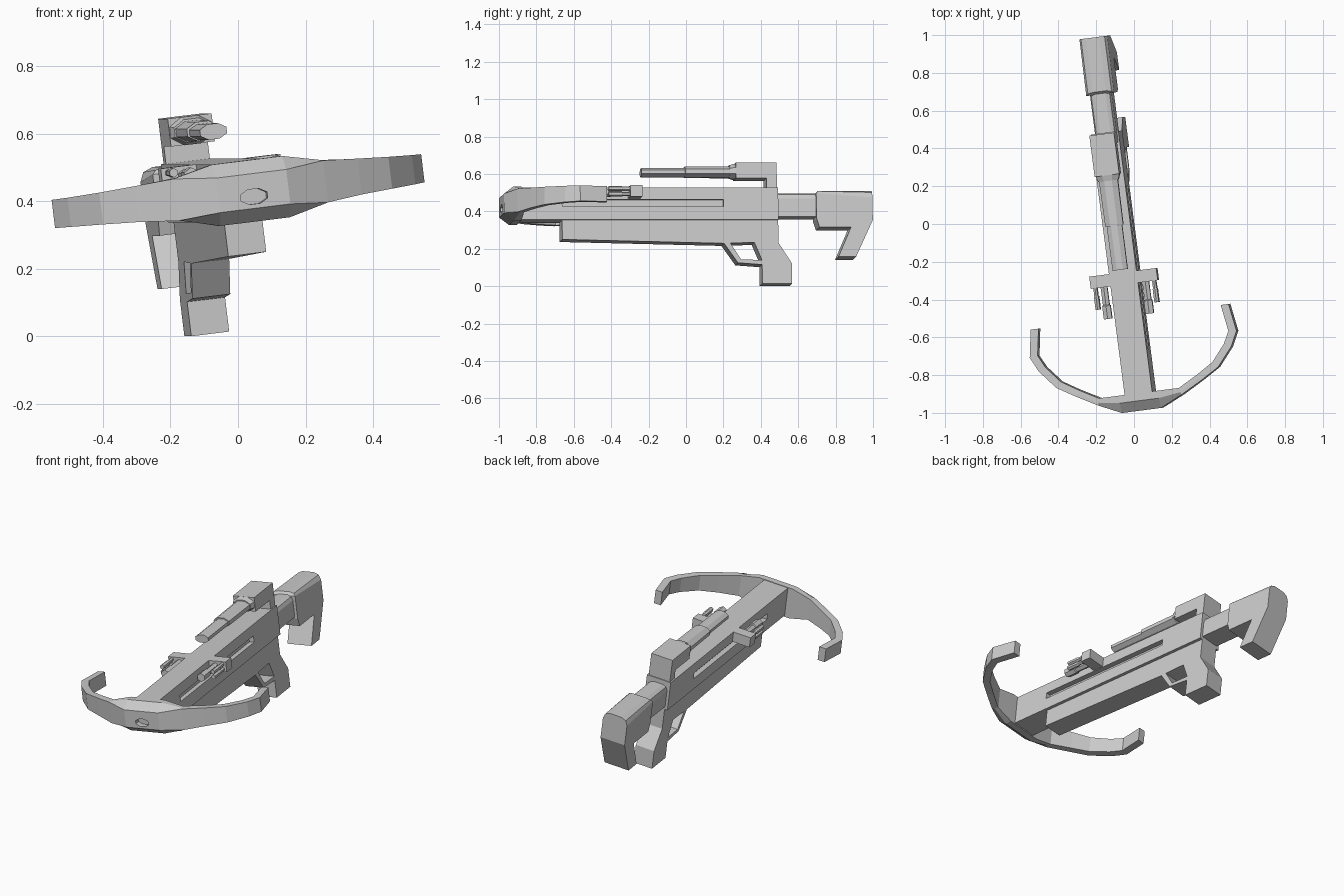
import bpy, bmesh
from math import radians, pi, cos, sin
from mathutils import Matrix

if "Cube" in bpy.data.objects:
    bpy.data.objects.remove(bpy.data.objects["Cube"])

# The whole weapon is built straight (x right, y back, z up), then yawed and rolled
POSE = (Matrix.Translation((-0.03, 0, 0.007)) @ Matrix.Rotation(radians(7.4), 4, 'Z')
        @ Matrix.Rotation(radians(-7), 4, 'Y'))


def finish(name, bm):
    bmesh.ops.recalc_face_normals(bm, faces=bm.faces)
    me = bpy.data.meshes.new(name)
    bm.to_mesh(me)
    bm.free()
    ob = bpy.data.objects.new(name, me)
    bpy.context.collection.objects.link(ob)
    ob.matrix_world = POSE
    return ob


def loft(name, rings):
    """Skin a list of equal-length point rings and cap both ends."""
    bm = bmesh.new()
    vs = [[bm.verts.new(p) for p in r] for r in rings]
    n = len(vs[0])
    for a, b in zip(vs, vs[1:]):
        for i in range(n):
            bm.faces.new((a[i], a[(i + 1) % n], b[(i + 1) % n], b[i]))
    bm.faces.new(vs[0])
    bm.faces.new(vs[-1])
    return finish(name, bm)


def side_plate(name, profile, half, x=0):
    """Side outline of (y, z) points extruded across x."""
    return loft(name, [[(x + s * half, y, z) for y, z in profile] for s in (-1, 1)])


def box(name, x0, x1, y0, y1, z0, z1):
    return side_plate(name, [(y0, z0), (y1, z0), (y1, z1), (y0, z1)], (x1 - x0) / 2, (x0 + x1) / 2)


def tube(name, sections, x, z, sides=8):
    """Faceted tube along y; sections are (y, half width, half height)."""
    k = 1 / cos(pi / sides)
    ang = [2 * pi * (i + 0.5) / sides for i in range(sides)]
    return loft(name, [[(x + k * a * cos(t), y, z + k * b * sin(t)) for t in ang]
                       for y, a, b in sections])


def bevel_top(ob, zmin, width):
    """Chamfer the two long top edges."""
    bm = bmesh.new()
    bm.from_mesh(ob.data)
    es = [e for e in bm.edges if min(v.co.z for v in e.verts) > zmin
          and abs(e.verts[0].co.x - e.verts[1].co.x) < 1e-4 and len(e.link_faces) == 2
          and abs(e.verts[0].co.y - e.verts[1].co.y) > 0.05]
    bmesh.ops.bevel(bm, geom=es, offset=width, segments=2, profile=0.5, affect='EDGES')
    bm.to_mesh(ob.data)
    bm.free()


def cut(ob, cutter):
    cutter.hide_render = True
    cutter.hide_set(True)
    m = ob.modifiers.new("cut", 'BOOLEAN')
    m.operation = 'DIFFERENCE'
    m.solver = 'EXACT'
    m.object = cutter


# Main body with a groove down each side
body = box("body", -0.074, 0.074, -0.91, 0.495, 0.342, 0.515)
for s, side in ((-1, "left"), (1, "right")):
    cut(body, box(side + "_groove_cutter", s * 0.075 - 0.03, s * 0.075 + 0.03,
                  -0.67, 0.20, 0.414, 0.452))

# Lower body with pistol grip, and the trigger guard as a bent strip
side_plate("lower_body_and_grip",
           [(-0.67, 0.345), (-0.67, 0.238), (0.20, 0.217), (0.365, 0.222), (0.405, 0.125),
            (0.405, 0), (0.565, 0), (0.565, 0.11), (0.495, 0.22), (0.495, 0.345)], 0.057)
side_plate("trigger_guard",
           [(0.20, 0.219), (0.275, 0.112), (0.41, 0.102), (0.41, 0.127), (0.292, 0.13),
            (0.235, 0.219)], 0.057)

# Bow: mirrored loft; each row is x, front y, crest y, back y, front z pair, crest z pair
half_bow = [(0.105, 0.105, -0.988, -0.935, -0.895, 0.375, 0.478, 0.335, 0.518),
            (0.225, 0.215, -0.932, -0.918, -0.895, 0.365, 0.49, 0.365, 0.492),
            (0.335, 0.318, -0.872, -0.855, -0.838, 0.375, 0.482, 0.375, 0.482),
            (0.435, 0.408, -0.812, -0.797, -0.782, 0.38, 0.475, 0.38, 0.475),
            (0.518, 0.480, -0.713, -0.704, -0.695, 0.383, 0.470, 0.383, 0.470),
            (0.556, 0.513, -0.635, -0.633, -0.630, 0.384, 0.468, 0.384, 0.468),
            (0.532, 0.490, -0.488, -0.488, -0.488, 0.384, 0.466, 0.384, 0.466)]


def bow_ring(row, s):
    xf, xb, yf, yc, yb, f0, f1, c0, c1 = row
    xm = (xf + xb) / 2
    return [(s * xf, yf, f0), (s * xf, yf, f1), (s * xm, yc, c1),
            (s * xb, yb, c1), (s * xb, yb, c0), (s * xm, yc, c0)]


bow = loft("bow", [bow_ring(r, -1) for r in reversed(half_bow)] + [bow_ring(r, 1) for r in half_bow])
# Flattened muzzle opening in the nose
cut(bow, tube("muzzle_cutter", [(-1.05, 0.04, 0.022), (-0.955, 0.04, 0.022)], 0, 0.41))

# Side bolt holders
for s, side in ((-1, "left"), (1, "right")):
    box(side + "_holder", min(s * 0.07, s * 0.18), max(s * 0.07, s * 0.18),
        -0.315, -0.25, 0.455, 0.515)
    for i, (x, z, r, front) in enumerate([(0.112, 0.485, 0.022, -0.485),
                                          (0.158, 0.500, 0.012, -0.43),
                                          (0.158, 0.470, 0.012, -0.43)]):
        tube(f"{side}_bolt_{i + 1}", [(front, r, r), (front + 0.07, r, r),
                                      (front + 0.075, r * 0.8, r * 0.8), (-0.26, r * 0.8, r * 0.8)],
             s * x, z, 6)

# Sight: rear housing on a post, then two stepped faceted tubes
side_plate("sight_housing",
           [(0.49, 0.51), (0.49, 0.65), (0.27, 0.65), (0.27, 0.567), (0.435, 0.567),
            (0.435, 0.51)], 0.066)
tube("sight_collar", [(0.24, 0.054, 0.034), (0.272, 0.064, 0.042)], 0, 0.608)
tube("sight_tube", [(0.0, 0.048, 0.028), (0.25, 0.05, 0.030)], 0, 0.606)
tube("sight_front_tube", [(-0.235, 0.040, 0.023), (0.005, 0.041, 0.023)], 0, 0.604)

# Stock: neck and hooked butt with rounded top edges
neck = side_plate("stock_neck", [(0.49, 0.36), (0.72, 0.36), (0.72, 0.489), (0.49, 0.489)], 0.058)
bevel_top(neck, 0.45, 0.03)
butt = side_plate("stock_butt",
                  [(0.70, 0.35), (0.715, 0.302), (0.885, 0.302), (0.815, 0.143), (0.91, 0.143),
                   (1.003, 0.34), (1.003, 0.502), (0.715, 0.502), (0.70, 0.485)], 0.075)
bevel_top(butt, 0.49, 0.04)
